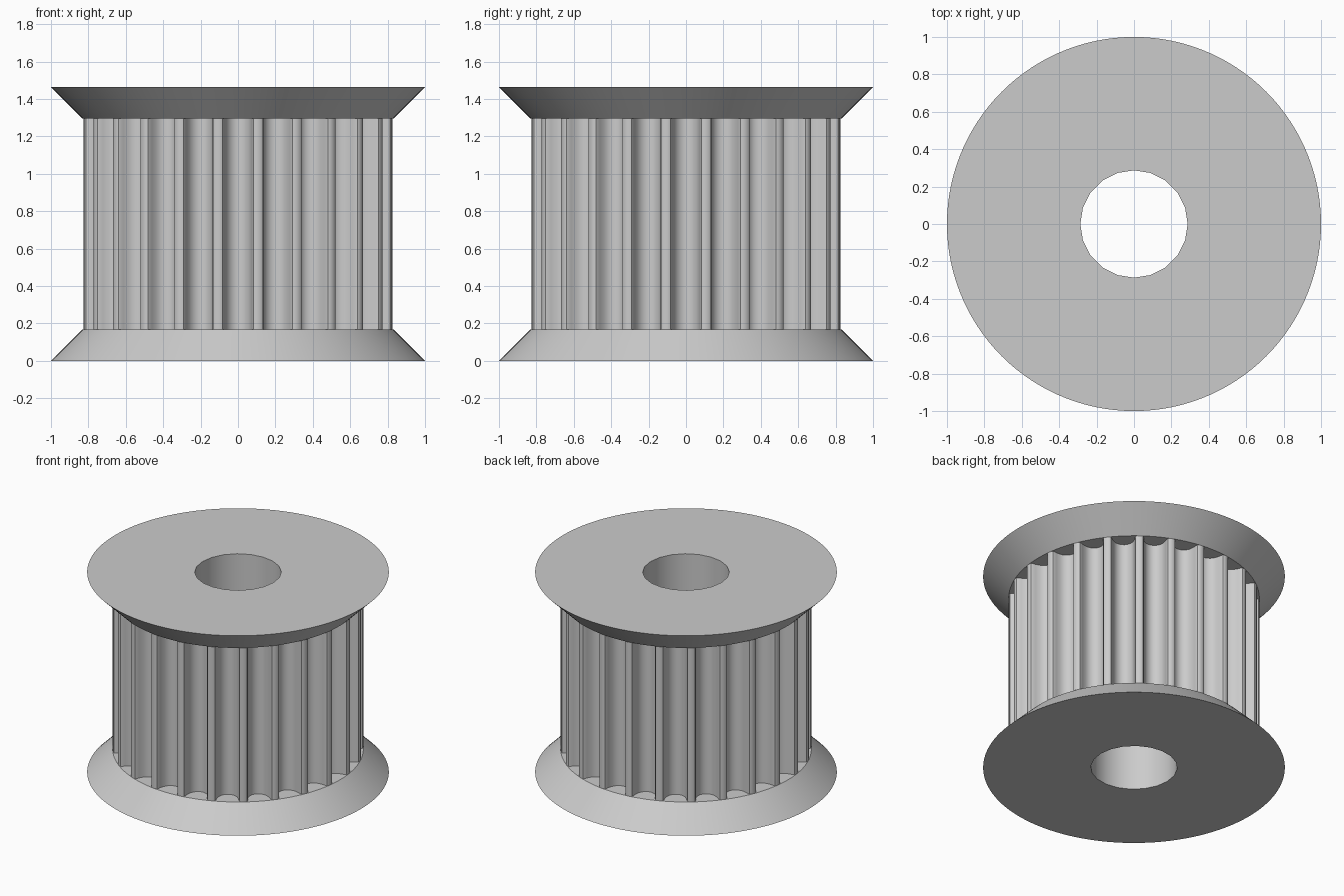
import bpy, bmesh, math
from mathutils import Vector

cube = bpy.data.objects.get("Cube")
if cube:
    bpy.data.objects.remove(cube, do_unlink=True)

UNIT = 0.1125                        # size of one millimetre
GROOVE_W, GROOVE_D = 1.134 * UNIT, 1.3 * UNIT
TEETH = 24
R_DRUM, R_FLANGE, R_BORE = 0.831, 1.0, 0.287
FLANGE_H, HEIGHT = 0.168, 1.463
SEGMENTS, BORE_SIDES = 120, 20
PER_SIDE = SEGMENTS // BORE_SIDES

metal = bpy.data.materials.new("grey metal")
metal.use_nodes = True
grey = (0.6, 0.6, 0.6, 1)
metal.diffuse_color = grey
metal.node_tree.nodes["Principled BSDF"].inputs["Base Color"].default_value = grey


def polar(radius, angle):
    return Vector((radius * math.cos(angle), radius * math.sin(angle)))


def circle(radius, count):
    return [polar(radius, i * math.tau / count) for i in range(count)]


def drum_outline():
    """Round-bottomed belt grooves separated by narrow lands."""
    half = [(0.747, 0), (0.648, 0.037), (0.598, 0.131), (0.579, 0.238), (0.547, 0.343),
            (0.505, 0.444), (0.452, 0.54), (0.358, 0.637), (0.248, 0.707), (0.127, 0.75)]
    groove = [(-u, d) for u, d in half] + [(0, 0.765)] + half[::-1]
    centre = math.sqrt(R_DRUM ** 2 - (half[0][0] * GROOVE_W) ** 2)
    points = []
    for k in range(TEETH):
        a = k * math.tau / TEETH
        out, side = polar(1, a), polar(1, a + math.pi / 2)
        points += [out * (centre - d * GROOVE_D) + side * u * GROOVE_W for u, d in groove]
        points.append(polar(R_DRUM, a + math.pi / TEETH))
    return points


def loft(name, rings):
    """Skin a series of (outline, height) rings."""
    bm = bmesh.new()
    loops = [[bm.verts.new((p.x, p.y, z)) for p in outline] for outline, z in rings]
    for a, b in zip(loops, loops[1:]):
        n = len(a)
        for i in range(n):
            j = (i + 1) % n
            bm.faces.new((a[i], a[j], b[j], b[i]))
    mesh = bpy.data.meshes.new(name)
    bm.to_mesh(mesh)
    bm.free()
    mesh.materials.append(metal)
    obj = bpy.data.objects.new(name, mesh)
    bpy.context.collection.objects.link(obj)
    bpy.ops.object.select_all(action='DESELECT')
    obj.select_set(True)
    bpy.context.view_layer.objects.active = obj
    bpy.ops.object.shade_smooth_by_angle(angle=math.radians(32))


# Faceted bore, and the same outline subdivided to match the flange rim
bore = circle(R_BORE, BORE_SIDES)
bore_edge = [p.lerp(q, j / PER_SIDE) for p, q in zip(bore, bore[1:] + bore[:1])
             for j in range(PER_SIDE)]

# Flared flanges, mirrored top to bottom; their faces reach below the groove floors
flange = [(bore_edge, 0), (circle(R_FLANGE, SEGMENTS), 0),
          (circle(R_DRUM, SEGMENTS), FLANGE_H), (circle(R_DRUM - 0.13, SEGMENTS), FLANGE_H)]
loft("lower_flange", flange)
loft("upper_flange", [(outline, HEIGHT - z) for outline, z in reversed(flange)])

# Toothed drum and through bore
drum = drum_outline()
loft("toothed_drum", [(drum, FLANGE_H), (drum, HEIGHT - FLANGE_H)])
loft("bore_wall", [(bore, HEIGHT), (bore, 0)])
